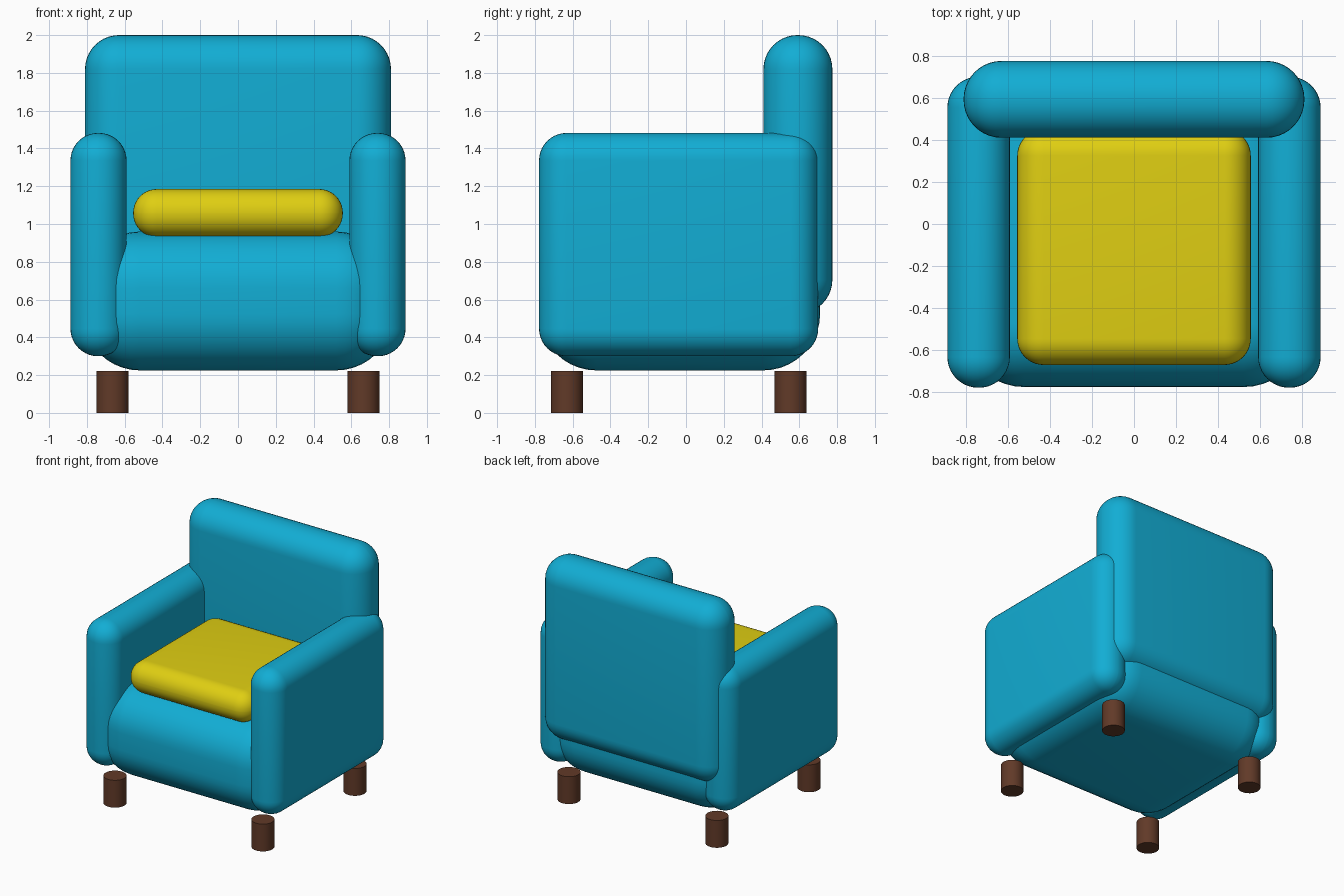
import bpy
import bmesh
from mathutils import Vector
from math import radians

if "Cube" in bpy.data.objects:
    bpy.data.objects.remove(bpy.data.objects["Cube"], do_unlink=True)


def make_material(name, color):
    mat = bpy.data.materials.new(name)
    mat.use_nodes = True
    mat.diffuse_color = (*color, 1)
    mat.node_tree.nodes["Principled BSDF"].inputs["Base Color"].default_value = (*color, 1)
    return mat


teal = make_material("teal fabric", (0.006, 0.42, 0.66))
yellow = make_material("yellow fabric", (0.74, 0.62, 0.006))
brown = make_material("brown wood", (0.12, 0.042, 0.021))


def finish(name, bm, mat):
    mesh = bpy.data.meshes.new(name)
    bm.to_mesh(mesh)
    bm.free()
    mesh.materials.append(mat)
    obj = bpy.data.objects.new(name, mesh)
    bpy.context.collection.objects.link(obj)
    bpy.ops.object.select_all(action="DESELECT")
    obj.select_set(True)
    bpy.context.view_layer.objects.active = obj
    bpy.ops.object.shade_smooth_by_angle(angle=radians(40))
    return obj


def padded_block(name, low, high, radius, mat):
    """Soft upholstered box between two corners."""
    low, high = Vector(low), Vector(high)
    bm = bmesh.new()
    bmesh.ops.create_cube(bm, size=1)
    bmesh.ops.scale(bm, vec=high - low, verts=bm.verts)
    bmesh.ops.translate(bm, vec=(low + high) / 2, verts=bm.verts)
    bmesh.ops.bevel(bm, geom=bm.edges[:], offset=radius, segments=10,
                    profile=0.5, affect="EDGES", clamp_overlap=True)
    return finish(name, bm, mat)


def leg(name, x, y):
    height = 0.222
    bm = bmesh.new()
    bmesh.ops.create_cone(bm, cap_ends=True, segments=32, radius1=0.085,
                          radius2=0.085, depth=height)
    bmesh.ops.translate(bm, vec=(x, y, height / 2), verts=bm.verts)
    return finish(name, bm, brown)


# Upholstered body
padded_block("seat_base", (-0.82, -0.775, 0.225), (0.82, 0.71, 0.96), 0.3, teal)
padded_block("backrest", (-0.81, 0.41, 0.525), (0.81, 0.775, 2.0), 0.18, teal)
padded_block("seat_cushion", (-0.555, -0.67, 0.93), (0.555, 0.45, 1.185), 0.125, yellow)

# Arms and legs on both sides
for side, sign in (("left", 1), ("right", -1)):
    inner, outer = sorted((sign * 0.59, sign * 0.887))
    padded_block(side + "_arm", (inner, -0.778, 0.3), (outer, 0.7, 1.482), 0.146, teal)
    for place, y in (("front", -0.63), ("back", 0.553)):
        leg(f"{place}_{side}_leg", sign * 0.665, y)
